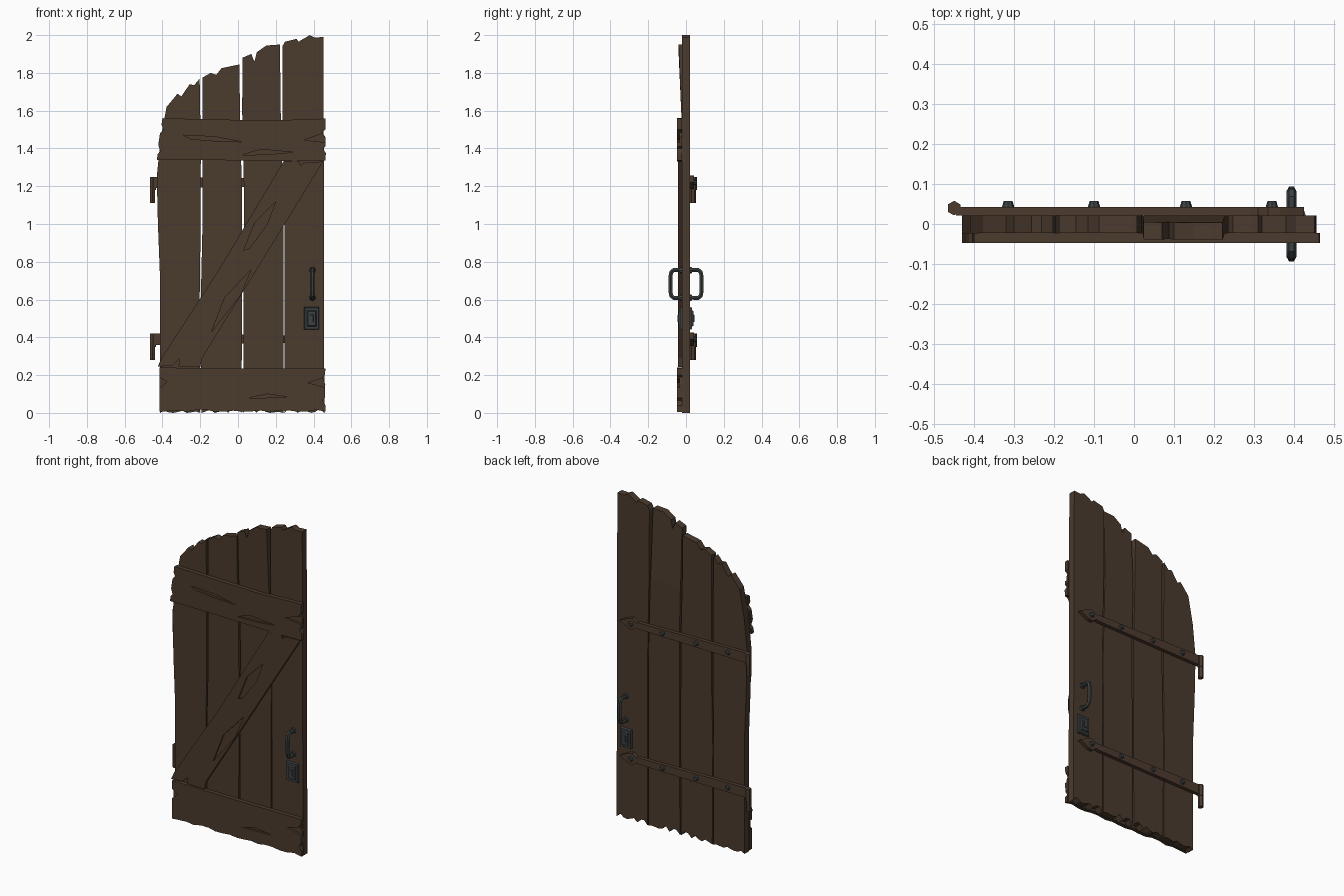
import bpy, bmesh, math, random
from mathutils import Vector

if "Cube" in bpy.data.objects:
    bpy.data.objects.remove(bpy.data.objects["Cube"])

random.seed(4)


def material(name, rgb):
    m = bpy.data.materials.new(name)
    m.diffuse_color = (*rgb, 1)
    m.use_nodes = True
    m.node_tree.nodes["Principled BSDF"].inputs["Base Color"].default_value = m.diffuse_color
    return m


WOOD = material("dark brown wood", (0.070, 0.043, 0.027))
STRAP = material("rusty brown strap", (0.074, 0.044, 0.028))
IRON = material("dark grey iron", (0.045, 0.053, 0.054))


def finish(name, bm, mat):
    bmesh.ops.recalc_face_normals(bm, faces=bm.faces)
    me = bpy.data.meshes.new(name)
    bm.to_mesh(me)
    bm.free()
    me.materials.append(mat)
    ob = bpy.data.objects.new(name, me)
    bpy.context.collection.objects.link(ob)
    return ob


def prism_bm(pts, y0, y1):
    """Extrude an x/z outline from y0 to y1."""
    bm = bmesh.new()
    f = bm.faces.new([bm.verts.new((x, y0, z)) for x, z in pts])
    ext = bmesh.ops.extrude_face_region(bm, geom=[f])
    vs = [v for v in ext["geom"] if isinstance(v, bmesh.types.BMVert)]
    bmesh.ops.translate(bm, verts=vs, vec=(0, y1 - y0, 0))
    return bm


def prism(name, pts, y0, y1, mat):
    return finish(name, prism_bm(pts, y0, y1), mat)


def carve(ob, cracks, y0, y1):
    """Cut splinter-shaped cracks into the front of a board."""
    for pts in cracks:
        cut = prism("crack_cutter", pts, y0, y1, WOOD)
        cut.hide_render = True
        mod = ob.modifiers.new("crack", "BOOLEAN")
        mod.operation, mod.solver, mod.object = "DIFFERENCE", "EXACT", cut
        bpy.context.view_layer.objects.active = ob
        bpy.ops.object.modifier_apply(modifier=mod.name)
        bpy.data.objects.remove(cut)


def ragged(x0, x1, n, low, high):
    """Broken edge: points with alternating height from x0 to x1."""
    return [(x0 + (x1 - x0) * i / n,
             low if i % 3 == 0 else random.uniform(low, high)) for i in range(n + 1)]


# Upright planks: broken top outline left to right, ragged bottom back
planks = [
    [(-0.413, 0.40), (-0.413, 0.72), (-0.424, 1.00), (-0.43, 1.25), (-0.41, 1.45),
     (-0.378, 1.62), (-0.32, 1.69), (-0.30, 1.675), (-0.256, 1.74), (-0.232, 1.735),
     (-0.203, 1.77), (-0.197, 1.40), (-0.198, 1.00), (-0.203, 0.60)],
    [(-0.197, 0.60), (-0.188, 1.00), (-0.187, 1.40), (-0.188, 1.775), (-0.145, 1.80),
     (-0.115, 1.79), (-0.087, 1.825), (0.008, 1.845), (0.010, 1.60), (0.020, 1.20),
     (0.022, 0.60)],
    [(0.030, 0.60), (0.031, 1.20), (0.022, 1.60), (0.024, 1.88), (0.07, 1.90),
     (0.087, 1.86), (0.10, 1.91), (0.15, 1.945), (0.222, 1.95), (0.226, 1.60),
     (0.242, 1.00), (0.240, 0.50)],
    [(0.247, 0.50), (0.247, 1.00), (0.236, 1.60), (0.235, 1.94), (0.248, 1.965),
     (0.31, 1.98), (0.32, 1.965), (0.38, 2.00), (0.405, 1.987), (0.452, 1.99),
     (0.455, 1.20)],
]
spans = [(-0.413, -0.200), (-0.193, 0.018), (0.027, 0.240), (0.247, 0.457)]
for i, (top, (a, b)) in enumerate(zip(planks, spans)):
    bm = prism_bm(top + ragged(b, a, 9, 0.0, 0.03), -0.022, 0.021)
    if i == 2:  # this plank warps forward near its top
        bmesh.ops.bisect_plane(bm, geom=bm.verts[:] + bm.edges[:] + bm.faces[:],
                               plane_co=(0, 0, 1.52), plane_no=(0, 0, 1))
        for v in bm.verts:
            v.co.y -= 0.017 * min(1, max(0, v.co.z - 1.52) / 0.38)
    finish(f"plank_{i + 1}", bm, WOOD)

# Front cross boards and diagonal brace with cracks
FRONT, BACK = -0.047, -0.022
top_board = prism("top_board", [
    (-0.400, 1.56), (-0.10, 1.553), (0.17, 1.548), (0.463, 1.558), (0.463, 1.50),
    (0.445, 1.485), (0.463, 1.46), (0.463, 1.41), (0.450, 1.40), (0.465, 1.375),
    (0.463, 1.335), (0.30, 1.332), (-0.10, 1.338), (-0.43, 1.34), (-0.425, 1.37),
    (-0.412, 1.385), (-0.422, 1.42), (-0.413, 1.48), (-0.395, 1.50), (-0.405, 1.525)],
    FRONT, BACK, WOOD)
bottom_board = prism("bottom_board", [
    (-0.415, 0.24), (0.02, 0.235), (0.463, 0.235), (0.460, 0.20), (0.448, 0.19),
    (0.462, 0.15), (0.460, 0.08), (0.446, 0.065), (0.464, 0.04)]
    + ragged(0.464, -0.415, 18, 0.006, 0.018), FRONT, BACK, WOOD)
brace = prism("diagonal_brace", [
    (-0.425, 0.245), (-0.35, 0.25), (-0.31, 0.285), (-0.315, 0.245), (-0.20, 0.243),
    (-0.19, 0.29), (0.10, 0.76), (0.45, 1.33), (0.36, 1.328), (0.33, 1.31),
    (0.325, 1.33), (0.24, 1.33), (-0.10, 0.76), (-0.405, 0.29)],
    FRONT + 0.004, BACK, WOOD)
cut = (-0.06, -0.034)
carve(top_board, [
    [(-0.29, 1.47), (-0.12, 1.462), (0.02, 1.435), (-0.10, 1.438), (-0.25, 1.45)],
    [(0.02, 1.365), (0.12, 1.395), (0.29, 1.38), (0.16, 1.368)],
    [(0.35, 1.445), (0.48, 1.49), (0.48, 1.43)]], *cut)
carve(bottom_board, [
    [(0.06, 0.08), (0.155, 0.10), (0.26, 0.085), (0.15, 0.08)],
    [(0.37, 0.16), (0.48, 0.192), (0.48, 0.13)],
    [(-0.43, 0.195), (-0.375, 0.165), (-0.43, 0.12)]], *cut)
carve(brace, [
    [(0.03, 0.86), (0.09, 1.01), (0.20, 1.12), (0.155, 1.0), (0.06, 0.87)],
    [(-0.14, 0.43), (-0.07, 0.61), (0.07, 0.76), (0.01, 0.62)]], *cut)


def cylinder(name, co, r1, r2, depth, sides, axis, mat):
    bm = bmesh.new()
    bmesh.ops.create_cone(bm, cap_ends=True, segments=sides, radius1=r1, radius2=r2, depth=depth)
    rot = Vector((0, 0, 1)).rotation_difference(Vector(axis)).to_matrix()
    bmesh.ops.rotate(bm, verts=bm.verts, cent=(0, 0, 0), matrix=rot)
    bmesh.ops.translate(bm, verts=bm.verts, vec=co)
    return finish(name, bm, mat)


# Back strap hinges with spear tips, barrels and rivets
half = [(-0.445, 0.030), (-0.20, 0.027), (0.29, 0.020), (0.31, 0.016), (0.335, 0.036), (0.365, 0.030)]
for label, zc in (("upper", 1.22), ("lower", 0.39)):
    outline = ([(x, zc + h) for x, h in half] + [(0.425, zc)]
               + [(x, zc - h) for x, h in reversed(half)])
    prism(f"{label}_strap", outline, 0.021, 0.043, STRAP)
    cylinder(f"{label}_hinge_barrel", (-0.450, 0.040, zc - 0.005), 0.018, 0.018, 0.07, 6, (0, 0, 1), STRAP)
    cylinder(f"{label}_hinge_pin", (-0.452, 0.038, zc - 0.04), 0.0155, 0.0155, 0.14, 6, (0, 0, 1), STRAP)
    for i, x in enumerate((-0.315, -0.10, 0.13, 0.345)):
        cylinder(f"{label}_rivet_{i + 1}", (x, 0.049, zc), 0.011, 0.016, 0.016, 8, (0, -1, 0), IRON)


def plate(name, x, z, w, h, y0, y1, inset, side):
    """Rectangular plate whose outer face is chamfered."""
    pts = [(x - w, z - h), (x + w, z - h), (x + w, z + h), (x - w, z + h)]
    bm = prism_bm(pts, side * y0, side * y1)
    for v in bm.verts:
        if abs(v.co.y) > (y0 + y1) / 2:
            v.co.x -= math.copysign(inset, v.co.x - x)
            v.co.z -= math.copysign(inset, v.co.z - z)
    return finish(name, bm, IRON)


# Lock plates and pull handles on both sides
for label, s in (("front", -1), ("back", 1)):
    plate(f"{label}_lock_plate", 0.39, 0.50, 0.040, 0.060, 0.021, 0.033, 0.004, s)
    plate(f"{label}_lock_case", 0.39, 0.50, 0.025, 0.043, 0.033, 0.041, 0.005, s)
    plate(f"{label}_keyhole_boss", 0.39, 0.50, 0.010, 0.020, 0.041, 0.045, 0.002, s)
    path = [(0.015, 0.755), (0.065, 0.757), (0.078, 0.745), (0.083, 0.72),
            (0.083, 0.645), (0.078, 0.620), (0.065, 0.608), (0.015, 0.610)]
    cu = bpy.data.curves.new(f"{label}_handle", "CURVE")
    cu.dimensions = "3D"
    cu.bevel_depth, cu.bevel_resolution, cu.use_fill_caps = 0.012, 1, True
    sp = cu.splines.new("POLY")
    sp.points.add(len(path) - 1)
    for p, (y, z) in zip(sp.points, path):
        p.co = (0.394, s * y, z, 1)
    sp.use_smooth = False
    ob = bpy.data.objects.new(f"{label}_handle", cu)
    bpy.context.collection.objects.link(ob)
    cu.materials.append(IRON)
    bpy.ops.object.select_all(action="DESELECT")
    ob.select_set(True)
    bpy.context.view_layer.objects.active = ob
    bpy.ops.object.convert(target="MESH")
    for z in (0.61, 0.755):
        cylinder(f"{label}_handle_collar", (0.394, s * 0.026, z), 0.018, 0.015, 0.012, 8, (0, s, 0), IRON)
